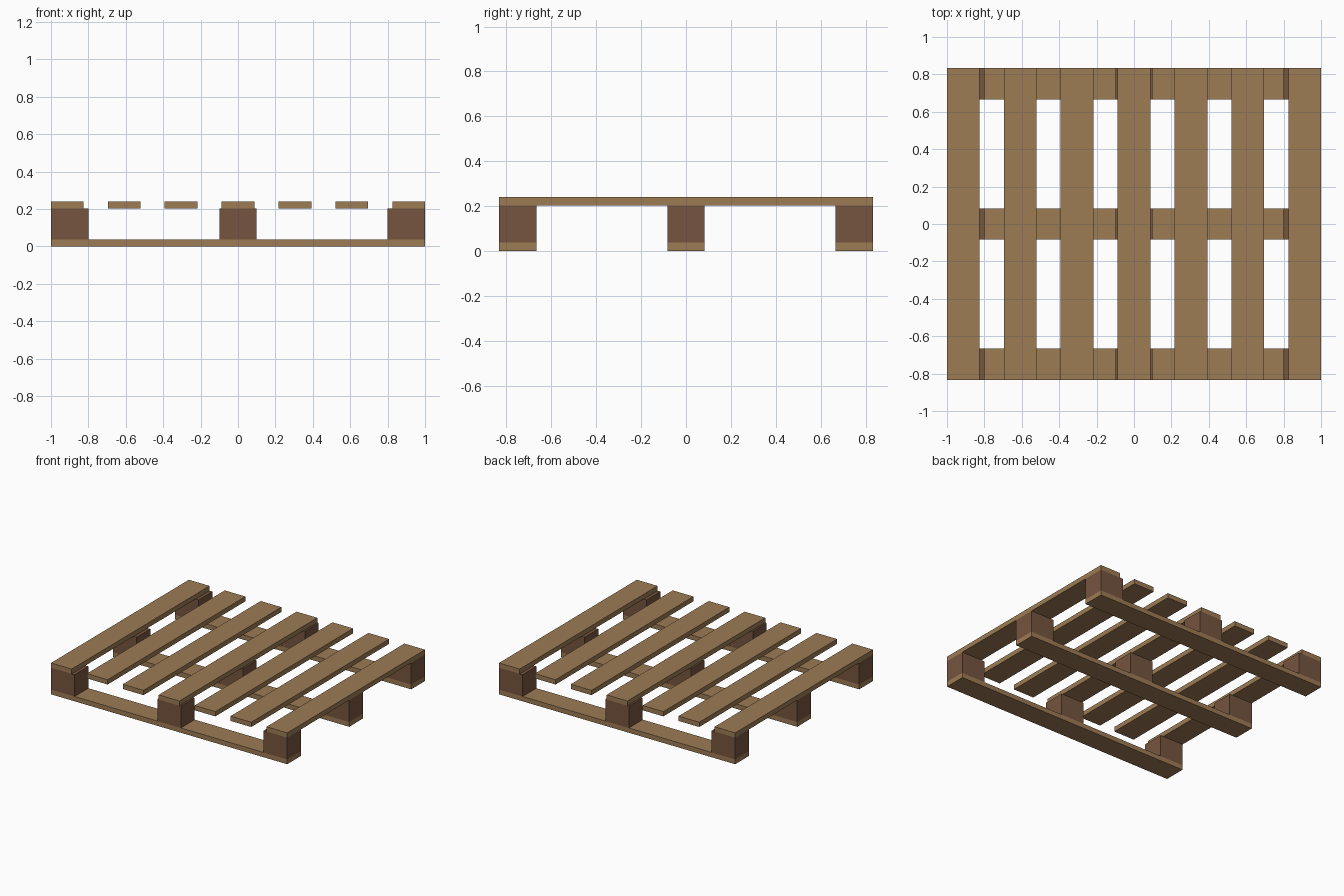
import bpy

if "Cube" in bpy.data.objects:
    bpy.data.objects.remove(bpy.data.objects["Cube"])


def material(name, color):
    m = bpy.data.materials.new(name)
    m.diffuse_color = (*color, 1)
    m.use_nodes = True
    m.node_tree.nodes["Principled BSDF"].inputs["Base Color"].default_value = m.diffuse_color
    return m


board_wood = material("light board wood", (0.34, 0.20, 0.09))
block_wood = material("dark block wood", (0.18, 0.09, 0.05))

W, D = 2.0, 1.6667          # overall footprint
T, H = 0.0367, 0.1666       # board thickness, block height
BX, BY, SLAT = 0.2, 0.1667, 0.175


def box(name, center, size, mat):
    bpy.ops.mesh.primitive_cube_add(size=1, location=center)
    ob = bpy.context.object
    ob.name = name
    ob.scale = size
    bpy.ops.object.transform_apply(location=False, rotation=False, scale=True)
    ob.data.materials.append(mat)


# Bottom runners, each carrying three spacer blocks
for j in (-1, 0, 1):
    y = j * (D - BY) / 2
    box("bottom_board", (0, y, T / 2), (W, BY, T), board_wood)
    for i in (-1, 0, 1):
        x = i * (W - BX) / 2
        box("spacer_block", (x, y, T + H / 2), (BX, BY, H), block_wood)

# Seven evenly spaced deck slats
for k in range(-3, 4):
    x = k * (W - SLAT) / 6
    box("deck_slat", (x, 0, T + H + T / 2), (SLAT, D, T), board_wood)
